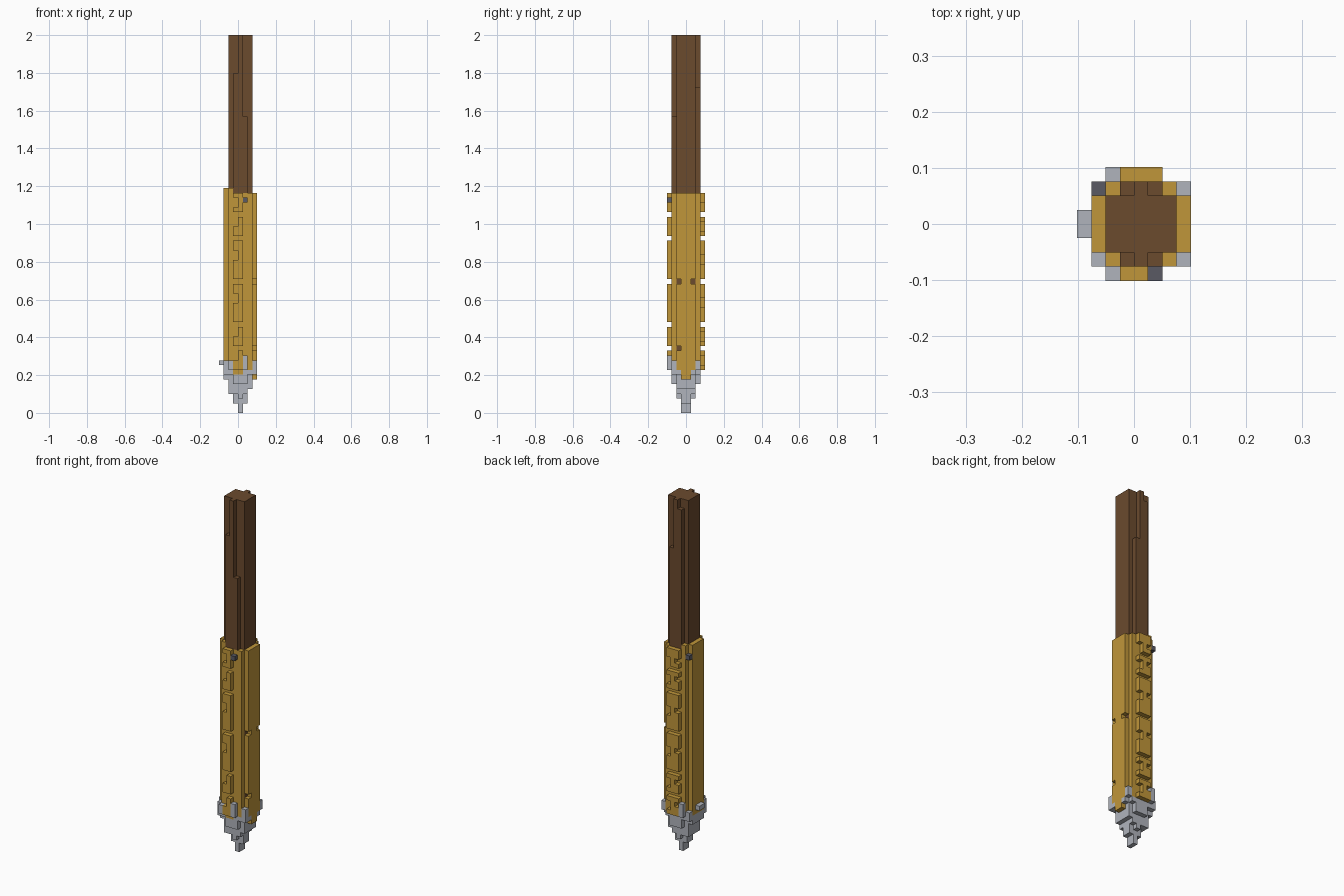
import bpy, bmesh
from mathutils import Vector

if "Cube" in bpy.data.objects:
    bpy.data.objects.remove(bpy.data.objects["Cube"], do_unlink=True)

U = 2 / 79  # edge length of one block


def material(name, colour):
    m = bpy.data.materials.new(name)
    m.use_nodes = True
    m.diffuse_color = (*colour, 1)
    m.node_tree.nodes["Principled BSDF"].inputs["Base Color"].default_value = (*colour, 1)
    return m


MATS = {
    "shaft": material("brown wood", (0.147, 0.069, 0.027)),
    "sleeve": material("gold", (0.527, 0.305, 0.042)),
    "tip": material("light steel", (0.434, 0.456, 0.503)),
    "studs": material("dark steel", (0.102, 0.102, 0.127)),
}
cells = {}


def fill(part, xs, ys, zs):
    """Fill a block range with a part; part None carves it away."""
    for x in range(*xs):
        for y in range(*ys):
            for z in range(*zs):
                if part:
                    cells[x, y, z] = part
                else:
                    cells.pop((x, y, z), None)


# Wooden shaft with stepped front and back ridges
fill("shaft", (2, 7), (2, 6), (8, 79))
for y, low, mid in ((1, 62, 71), (6, 68, 77)):
    fill("shaft", (3, 6), (y, y + 1), (10, low))
    fill("shaft", (3, 5), (y, y + 1), (low, mid))
    fill("shaft", (4, 5), (y, y + 1), (mid, 79))

# Gold sleeve: side plates and front and back shells
fill("sleeve", (1, 2), (2, 6), (9, 47))
fill("sleeve", (7, 8), (2, 6), (9, 46))
for y in (1, 6):
    fill("sleeve", (2, 7), (y, y + 1), (9, 46))
    fill("sleeve", (2, 3), (y, y + 1), (46, 47))
    fill("shaft", (3, 6), (y, y + 1), (46, 47))
for y in (2, 5):
    fill(None, (7, 8), (y, y + 1), (27, 28))
fill(None, (7, 8), (2, 3), (13, 14))

# Raised panels with notches on the front and back
for bottom, top, notch in ((9, 13, 11), (14, 18, 16), (19, 27, 23),
                           (28, 36, 32), (37, 41, 39), (42, 46, 43)):
    fill("sleeve", (3, 5), (0, 1), (bottom, top))
    fill(None, (3, 4), (0, 1), (notch, notch + 2))
    fill("sleeve", (3, 6), (7, 8), (bottom, top))
    fill(None, (3, 4), (7, 8), (notch, notch + 1))
    fill(None, (5, 6), (7, 8), (notch - 1, notch + 1))

# Steel point, widening upward
for xs, ys, zs in (((4, 5), (3, 5), (0, 2)), ((3, 6), (3, 5), (2, 4)),
                   ((4, 5), (2, 6), (3, 4)), ((2, 6), (2, 6), (4, 5)),
                   ((2, 7), (2, 6), (5, 8)), ((3, 6), (1, 7), (6, 8)),
                   ((1, 7), (2, 6), (7, 9)), ((2, 7), (1, 7), (8, 9)),
                   ((7, 8), (2, 6), (8, 9))):
    fill("tip", xs, ys, zs)
fill("sleeve", (7, 8), (3, 5), (7, 9))
fill("sleeve", (3, 5), (1, 2), (8, 9))

# Steel claws around the base of the sleeve
fill("tip", (0, 1), (3, 5), (10, 11))
for x, y, low, high in ((7, 1, 8, 11), (7, 6, 9, 11), (1, 1, 8, 11), (1, 6, 8, 10),
                        (2, 0, 9, 11), (2, 7, 9, 12), (5, 0, 9, 12)):
    fill("tip", (x, x + 1), (y, y + 1), (low, high))

# Dark studs near the top of the sleeve
fill("studs", (5, 6), (0, 1), (44, 45))
fill("studs", (1, 2), (6, 7), (44, 45))


def build(part):
    """Skin the exposed block sides of one part and merge the flat areas."""
    bm = bmesh.new()
    verts = {}
    for cell, owner in cells.items():
        if owner != part:
            continue
        for axis in range(3):
            for side in (0, 1):
                near = list(cell)
                near[axis] += 2 * side - 1
                if tuple(near) in cells:
                    continue
                a, b = (axis + 1) % 3, (axis + 2) % 3
                corners = []
                for da, db in ((0, 0), (1, 0), (1, 1), (0, 1)):
                    p = list(cell)
                    p[axis] += side
                    p[a] += da
                    p[b] += db
                    key = tuple(p)
                    if key not in verts:
                        verts[key] = bm.verts.new((Vector(key) - Vector((4, 4, 0))) * U)
                    corners.append(verts[key])
                bm.faces.new(corners if side else corners[::-1])
    bmesh.ops.dissolve_limit(bm, angle_limit=0.01, verts=bm.verts, edges=bm.edges)
    mesh = bpy.data.meshes.new(part)
    bm.to_mesh(mesh)
    bm.free()
    mesh.materials.append(MATS[part])
    bpy.context.collection.objects.link(bpy.data.objects.new(part, mesh))


for name in MATS:
    build(name)
